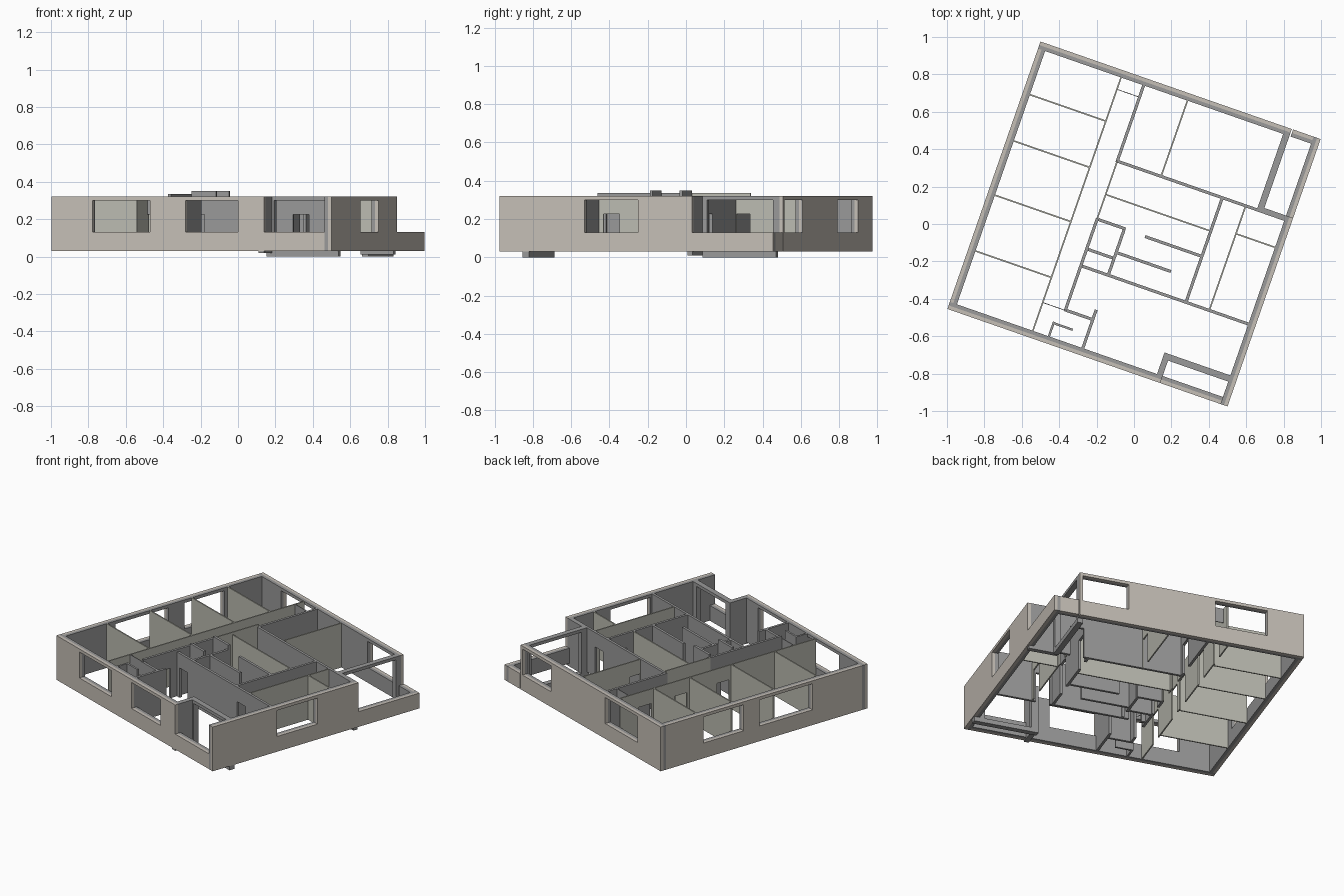
import bpy, bmesh, math

if "Cube" in bpy.data.objects:
    bpy.data.objects.remove(bpy.data.objects["Cube"])

ANGLE = math.radians(-19.2)      # whole plan is turned on the grid
U, V = 0.793, 0.757              # half width / half depth of the plan
BASE, TOP = 0.03, 0.32
SILL, HEAD, DOOR = 0.13, 0.30, 0.225


def material(name, rgb):
    m = bpy.data.materials.new(name)
    m.diffuse_color = (*rgb, 1)
    m.use_nodes = True
    m.node_tree.nodes["Principled BSDF"].inputs["Base Color"].default_value = m.diffuse_color
    return m


FACADE = material("facade_render", (0.56, 0.52, 0.47))
CORE = material("structural_grey", (0.32, 0.32, 0.32))
LIGHT = material("light_partition", (0.50, 0.50, 0.44))


def add_box(bm, lo, hi):
    vs = [bm.verts.new((x, y, z)) for z in (lo[2], hi[2])
          for x, y in ((lo[0], lo[1]), (hi[0], lo[1]), (hi[0], hi[1]), (lo[0], hi[1]))]
    for f in ((3, 2, 1, 0), (4, 5, 6, 7), (0, 1, 5, 4), (1, 2, 6, 5), (2, 3, 7, 6), (3, 0, 4, 7)):
        bm.faces.new([vs[i] for i in f])


def wall(name, axis, p0, p1, a, b, mat=CORE, z0=BASE, z1=TOP, holes=()):
    """Wall running along axis from a to b, between p0 and p1 across; holes = (a, b, bottom, top)."""
    bm = bmesh.new()

    def piece(s, e, lo, hi):
        if e - s < 1e-4 or hi - lo < 1e-4:
            return
        if axis == 'u':
            add_box(bm, (s, p0, lo), (e, p1, hi))
        else:
            add_box(bm, (p0, s, lo), (p1, e, hi))

    pos = a
    for s, e, lo, hi in sorted(holes):
        piece(pos, s, z0, z1)
        piece(s, e, z0, lo)
        piece(s, e, hi, z1)
        pos = e
    piece(pos, b, z0, z1)
    me = bpy.data.meshes.new(name)
    bm.to_mesh(me)
    bm.free()
    me.materials.append(mat)
    ob = bpy.data.objects.new(name, me)
    ob.rotation_euler.z = ANGLE
    bpy.context.collection.objects.link(ob)


def double_wall(name, axis, side, a, b, holes=(), z1=TOP):
    """Outer wall: facade skin outside, grey lining inside."""
    edge = V if axis == 'u' else U
    for part, o, i, mat in (("skin", 0, 0.02, FACADE), ("lining", 0.02, 0.04, CORE)):
        p = sorted((side * (edge - o), side * (edge - i)))
        cut = part == "lining"
        wall(f"{name}_{part}", axis, *p, a, b, mat, z1=z1, holes=holes)


def inner(name, axis, p, a, b, t=0.016, mat=CORE, z1=TOP, doors=()):
    wall(name, axis, p - t / 2, p + t / 2, a, b, mat, z1=z1,
         holes=[(s, e, BASE, DOOR) for s, e in doors])


def windows(*spans):
    return [(s, e, SILL, HEAD) for s, e in spans]


# outer walls
double_wall("front_wall", 'u', -1, -U, 0.412, windows((-0.56, -0.234), (-0.033, 0.264)))
double_wall("back_wall", 'u', 1, -U, 0.63, windows((-0.56, -0.23), (0.32, 0.61)))
double_wall("left_wall", 'v', -1, -V + 0.04, V - 0.04, windows((-0.354, 0.033), (0.15, 0.443)))
double_wall("right_wall", 'v', 1, -V, 0.31, windows((-0.285, 0.01)))

# balcony parapets
double_wall("front_parapet", 'u', -1, 0.412, U - 0.04, z1=SILL)
double_wall("side_parapet", 'v', 1, 0.31, V, z1=SILL)
double_wall("back_parapet", 'u', 1, 0.637, U - 0.04, z1=SILL)

# recessed balcony walls with wide glazed openings and lowered sills
wall("front_recess_wall", 'u', -0.63, -0.595, 0.38, U - 0.04,
     holes=[(0.424, 0.72, BASE, HEAD)])
wall("front_recess_return", 'v', 0.38, 0.412, -V + 0.04, -0.63)
wall("front_recess_sill", 'u', -0.63, -0.595, 0.38, U - 0.005, z0=0.0, z1=BASE)
wall("front_return_sill", 'v', 0.38, 0.412, -V, -0.63, z0=0.02, z1=BASE)
wall("side_recess_wall", 'v', 0.595, 0.63, 0.31, V - 0.04,
     holes=[(0.335, 0.70, BASE, HEAD)])
wall("side_recess_return", 'u', 0.28, 0.31, 0.595, U - 0.04)
wall("side_recess_sill", 'v', 0.595, 0.63, 0.31, V - 0.04, z0=0.0, z1=BASE)
wall("side_return_sill", 'u', 0.28, 0.31, 0.595, U - 0.01, z0=0.01, z1=BASE)

# row of rooms along the left side
W, E = -U + 0.04, U - 0.04
S, N = -V + 0.04, V - 0.04
for i, v in enumerate((0.470, 0.208, -0.099, -0.415)):
    inner(f"room_partition_{i + 1}", 'u', v, W, -0.327, 0.008, LIGHT)
inner("corridor_left_wall", 'v', -0.323, S, N, 0.008, LIGHT,
      doors=[(-0.53, -0.44), (-0.21, -0.12), (-0.08, 0.01), (0.23, 0.32), (0.49, 0.58)])

# corridor right wall, rising slightly above the rest
inner("corridor_wall_back", 'v', -0.195, 0.29, N, doors=[(0.32, 0.41)])
inner("corridor_wall_middle", 'v', -0.195, -0.034, 0.29, 0.008, LIGHT, 0.335,
      doors=[(-0.02, 0.07), (0.13, 0.22)])
inner("corridor_wall_front", 'v', -0.195, -0.556, -0.034, z1=0.335,
      doors=[(-0.49, -0.36), (-0.19, -0.11)])
for n, v in (("back", 0.65), ("front", -0.557)):
    wall(f"corridor_lintel_{n}", 'u', v - 0.002, v + 0.002, -0.319, -0.203, CORE, DOOR, TOP)

# main cross walls
inner("cross_wall_back", 'u', 0.288, -0.203, 0.595, doors=[(0.43, 0.515)])
inner("cross_wall_front", 'u', -0.304, -0.203, E, doors=[(-0.16, -0.08), (0.42, 0.51)])
inner("back_room_partition", 'v', 0.053, 0.296, N, 0.008, LIGHT, doors=[(0.30, 0.375)])
inner("right_core_wall", 'v', 0.40, -0.296, 0.28, doors=[(-0.16, -0.07), (0.15, 0.24)])
inner("right_room_partition", 'v', 0.532, -0.296, 0.28, 0.008, LIGHT,
      doors=[(-0.27, -0.18), (0.16, 0.25)])
inner("right_room_divider", 'u', 0.13, 0.536, E, 0.008, LIGHT)
inner("middle_partition", 'u', 0.099, -0.19, 0.392, 0.008, LIGHT)

# service shaft and screens in the middle
inner("shaft_back", 'u', -0.04, -0.187, -0.034, z1=0.35)
inner("shaft_divider", 'u', -0.209, -0.187, -0.048, z1=0.35)
inner("shaft_side", 'v', -0.04, -0.296, -0.048, doors=[(-0.285, -0.225)])
inner("core_screen_front", 'u', -0.175, -0.032, 0.27)
inner("core_screen_back", 'u', -0.044, 0.078, 0.392)

# small washroom at the front
inner("washroom_back", 'u', -0.555, -0.203, -0.048)
inner("washroom_side", 'v', -0.04, S, -0.50)
inner("cubicle_side", 'v', -0.232, S, -0.634, 0.012)
inner("cubicle_back", 'u', -0.642, -0.226, -0.124, 0.012)
